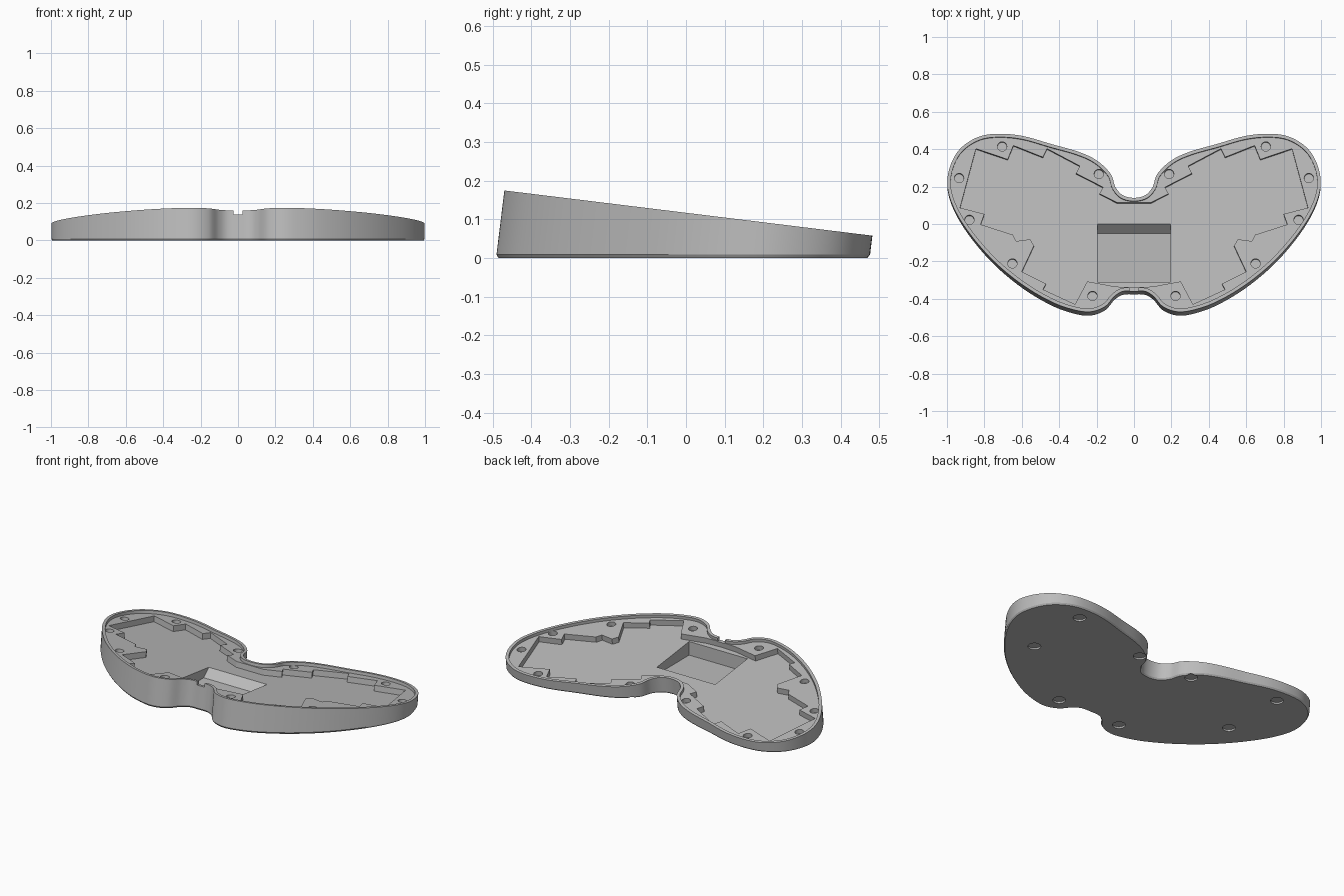
import bpy, bmesh, math
from mathutils import Vector

if "Cube" in bpy.data.objects:
    bpy.data.objects.remove(bpy.data.objects["Cube"])

TILT = math.radians(7)
S, C = math.sin(TILT), math.cos(TILT)
TOP = 0.117  # height of the sloping top plane at the centre

grey = bpy.data.materials.new("matte grey")
grey.use_nodes = True
grey.diffuse_color = (0.5, 0.5, 0.5, 1)
grey.node_tree.nodes["Principled BSDF"].inputs["Base Color"].default_value = (0.5, 0.5, 0.5, 1)


def tilted(u, v, w):
    """Point at (u, v) on the top plane, moved by w along its normal."""
    return Vector((u, v * C + w * S, TOP - v * S + w * C))


def at_height(u, v, z):
    return tilted(u, v, (z - TOP + v * S) / C)


def loft(name, rings):
    """Closed solid through matching rings of points."""
    bm = bmesh.new()
    loops = [[bm.verts.new(p) for p in ring] for ring in rings]
    for a, b in zip(loops, loops[1:]):
        for i in range(len(a)):
            j = (i + 1) % len(a)
            bm.faces.new((a[i], a[j], b[j], b[i]))
    bm.faces.new(loops[0])
    bm.faces.new(loops[-1])
    bmesh.ops.recalc_face_normals(bm, faces=bm.faces)
    mesh = bpy.data.meshes.new(name)
    bm.to_mesh(mesh)
    bm.free()
    mesh.materials.append(grey)
    obj = bpy.data.objects.new(name, mesh)
    bpy.context.collection.objects.link(obj)
    return obj


def mirrored(half):
    """Close a half outline that starts and ends on the centre line."""
    return half + [(-x, y) for x, y in half[-2:0:-1]]


def smooth(points, steps=7):
    """Closed curve through all points."""
    out, n = [], len(points)
    for i in range(n):
        a, b, c, d = (Vector(points[(i + k) % n]) for k in (-1, 0, 1, 2))
        for k in range(steps):
            t = k / steps
            p = 0.5 * (2 * b + (c - a) * t + (2 * a - 5 * b + 4 * c - d) * t ** 2
                       + (3 * b - a - 3 * c + d) * t ** 3)
            out.append((p.x, p.y))
    return out


def inset(points, amount):
    out, n = [], len(points)
    for i, (x, y) in enumerate(points):
        d = (Vector(points[(i + 1) % n]) - Vector(points[i - 1])).normalized()
        out.append((x - d.y * amount, y + d.x * amount))
    return out


def cut(cutter):
    cutter.hide_render = True
    mod = case.modifiers.new(cutter.name, 'BOOLEAN')
    mod.operation = 'DIFFERENCE'
    mod.solver = 'EXACT'
    mod.object = cutter
    bpy.context.view_layer.objects.active = case
    bpy.ops.object.modifier_apply(modifier=mod.name)
    bpy.data.objects.remove(cutter)


def cut_down(name, points, depth):
    """Cut an outline into the case, square to the sloping top."""
    cut(loft(name, [[tilted(x, y, w) for x, y in points] for w in (-depth, 0.1)]))


def circle(x, y, r, n=24):
    return [(x + r * math.cos(math.tau * i / n), y + r * math.sin(math.tau * i / n)) for i in range(n)]


# Two-lobed case body, with a small chamfer round the base
outline = smooth(mirrored([
    (0, -.36), (.06, -.363), (.105, -.39), (.155, -.445), (.235, -.473), (.33, -.46), (.45, -.415),
    (.6, -.325), (.75, -.2), (.88, -.05), (.965, .09), (.998, .21), (.98, .32), (.925, .41),
    (.83, .47), (.72, .486), (.59, .473), (.44, .43), (.3, .39), (.2, .343), (.125, .27),
    (.1, .2), (.06, .155), (0, .141)]))
case = loft("keyboard_case", [
    [at_height(x, y, 0) for x, y in inset(outline, .006)],
    [at_height(x, y, .009) for x, y in outline],
    [tilted(x, y, 0) for x, y in outline]])

# Recess inside the thin rim
cut_down("rim_recess", inset(outline, .018), .018)

# Stepped pocket for the key plate
pocket = mirrored([
    (0, -.34), (.1, -.335), (.25, -.307), (.315, -.43), (.487, -.35), (.47, -.32), (.6, -.255),
    (.535, -.115), (.555, -.08), (.63, -.09), (.647, -.056), (.82, 0), (.8, .056), (.93, .09),
    (.845, .408), (.675, .35), (.645, .425), (.487, .362), (.465, .408), (.29, .315),
    (.31, .275), (.165, .2), (.185, .165), (.09, .117), (0, .117)])
cut_down("plate_pocket", pocket, .052)

# Deep central bay with a sloping back wall
bay = [(-.31, .02), (-.05, .02), (.03, .092), (-.31, .25)]
cut(loft("centre_bay", [[(x, y, z) for y, z in bay] for x in (-.196, .196)]))

# Cable slot through the front rim
cut_down("cable_slot", [(-.025, -.42), (.025, -.42), (.025, -.3), (-.025, -.3)], .021)

# Screw holes in the ledge and round foot recesses underneath
for side in (-1, 1):
    for x, y in [(.705, .42), (.935, .25), (.88, .025), (.65, -.21), (.222, -.385), (.188, .272)]:
        cut_down("screw_hole", circle(side * x, y, .025), .045)
    for x, y in [(.71, .38), (.7, -.02), (.215, -.385), (.185, .27)]:
        ring = circle(side * x, y, .036)
        cut(loft("foot_recess", [[(a, b, z) for a, b in ring] for z in (-.05, .01)]))

bpy.ops.object.select_all(action='DESELECT')
case.select_set(True)
bpy.context.view_layer.objects.active = case
bpy.ops.object.shade_smooth_by_angle(angle=math.radians(25))
